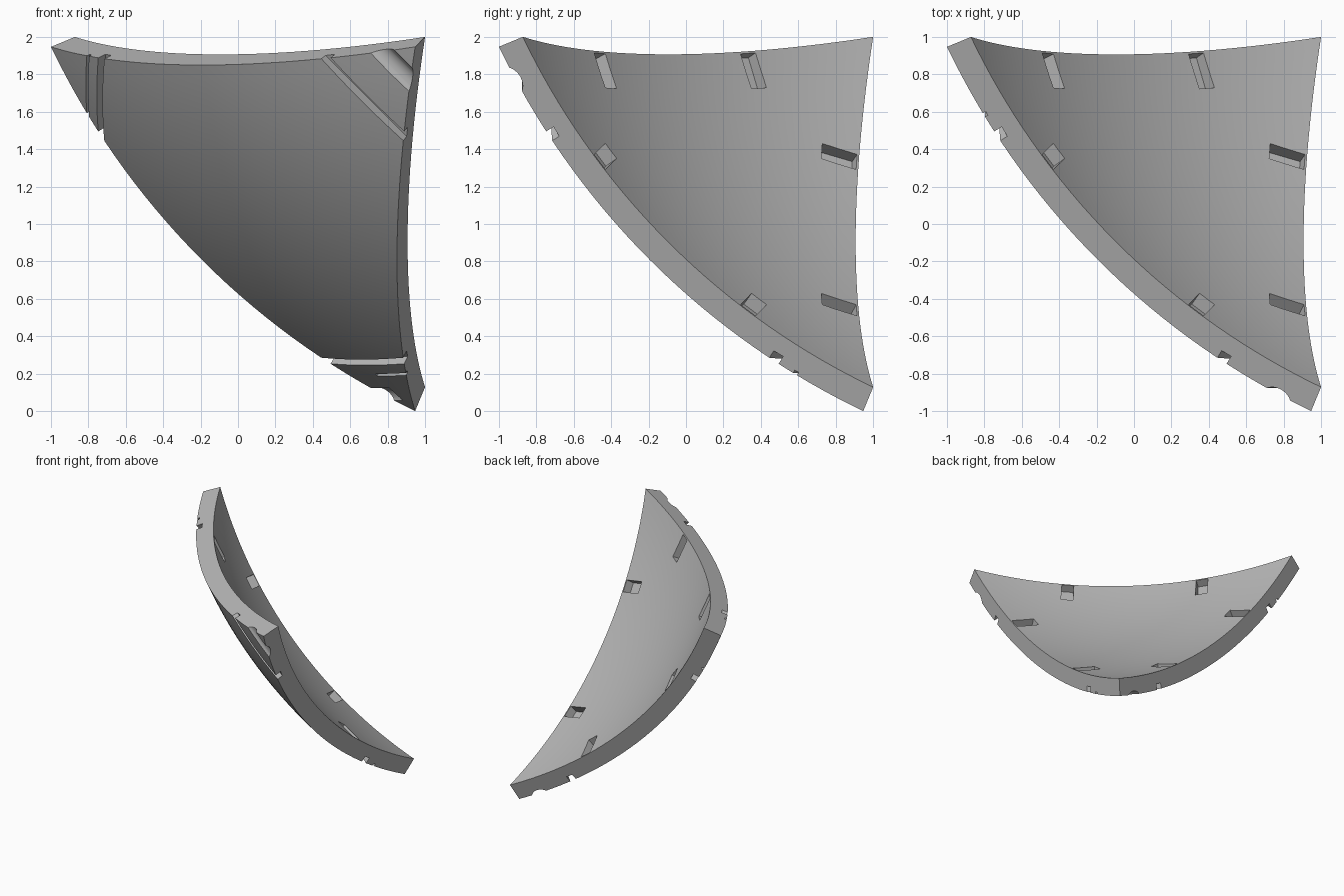
import bpy, bmesh, math
from mathutils import Vector, Matrix

if "Cube" in bpy.data.objects:
    bpy.data.objects.remove(bpy.data.objects["Cube"], do_unlink=True)

P = 1 + math.sqrt(2)            # corner direction is (P, 1, 1) and its rotations
R_IN, R_OUT = 3.704, 3.852      # shell radii
CENTRE = Vector((2.324, 2.324, 2.324))
CORNERS = [-Vector(c).normalized() for c in ((P, 1, 1), (1, P, 1), (1, 1, P))]
MIDDLE = -Vector((1, 1, 1)).normalized()


def make_object(name, bm):
    bmesh.ops.recalc_face_normals(bm, faces=bm.faces)
    mesh = bpy.data.meshes.new(name)
    bm.to_mesh(mesh)
    bm.free()
    obj = bpy.data.objects.new(name, mesh)
    bpy.context.collection.objects.link(obj)
    return obj


def frame(x, y, z, origin):
    m = Matrix((x, y, z)).transposed().to_4x4()
    m.translation = origin
    return m


def add_box(bm, axes, origin, size):
    m = frame(*axes, origin) @ Matrix.Diagonal((*size, 1))
    bmesh.ops.create_cube(bm, size=1, matrix=m)


# Curved triangular shell
bm = bmesh.new()
bm.faces.new([bm.verts.new(c) for c in CORNERS])
bmesh.ops.subdivide_edges(bm, edges=bm.edges[:], cuts=31, use_grid_fill=True)
for v in bm.verts:
    v.co = CENTRE + v.co.normalized() * R_OUT
ext = bmesh.ops.extrude_face_region(bm, geom=bm.faces[:], use_keep_orig=True)
for v in ext["geom"]:
    if isinstance(v, bmesh.types.BMVert):
        v.co = CENTRE + (v.co - CENTRE) * (R_IN / R_OUT)
panel = make_object("curved_panel", bm)

cut = bmesh.new()

# Pockets: two along each edge of the inner face
for i in range(3):
    a, b = CORNERS[i], CORNERS[(i + 1) % 3]
    mid = (a + b).normalized()
    along = (b - a).normalized()
    inward = along.cross(mid)
    if inward.dot(MIDDLE) < 0:
        inward = -inward
    for side in (-1, 1):
        turn = Matrix.Rotation(math.radians(8.7) * side, 3, mid.cross(along))
        r, t = turn @ mid, turn @ along
        spot = CENTRE + r * R_IN + inward * 0.114
        add_box(cut, (t, inward, r), spot, (0.1, 0.204, 0.14))


# Grooves across the outer face at each corner
def groove(corner, degrees, kind, start=-0.45, end=0.45):
    toward = (MIDDLE - corner * MIDDLE.dot(corner)).normalized()
    ang = math.radians(degrees)
    r = corner * math.cos(ang) + toward * math.sin(ang)
    w = toward * math.cos(ang) - corner * math.sin(ang)
    t = w.cross(r)
    spot = CENTRE + r * R_OUT + t * (start + end) / 2
    length = end - start
    if kind == "square":
        add_box(cut, (w, r, t), spot, (0.05, 0.12, length))
    elif kind == "thin":
        add_box(cut, (w, r, t), spot, (0.02, 0.05, length))
    else:
        bmesh.ops.create_cone(cut, cap_ends=True, segments=32, radius1=0.075,
                              radius2=0.075, depth=length,
                              matrix=frame(w, r, t, spot + r * 0.042))


for c in CORNERS:
    groove(c, 6.94, "square")
groove(CORNERS[0], 5.25, "thin")
groove(CORNERS[1], 2.5, "round")
# The last corner has half of each kind, the round one on the first corner's side
c = CORNERS[2]
toward = (MIDDLE - c * MIDDLE.dot(c)).normalized()
s = 1 if toward.cross(c).dot(CORNERS[0]) > 0 else -1
groove(c, 2.5, "round", *sorted((0, 0.45 * s)))
groove(c, 5.25, "thin", *sorted((0, -0.45 * s)))

cutter = make_object("groove_cutter", cut)
cutter.hide_render = True

# Cut, shade and colour
mod = panel.modifiers.new("cuts", "BOOLEAN")
mod.operation = "DIFFERENCE"
mod.solver = "EXACT"
mod.object = cutter
bpy.ops.object.select_all(action="DESELECT")
panel.select_set(True)
bpy.context.view_layer.objects.active = panel
bpy.ops.object.modifier_apply(modifier=mod.name)
bpy.data.objects.remove(cutter, do_unlink=True)
for v in panel.data.vertices:
    v.co.z += 1
bpy.ops.object.shade_smooth_by_angle(angle=math.radians(25))

grey = bpy.data.materials.new("plain_grey")
grey.use_nodes = True
colour = (0.48, 0.48, 0.48, 1)
grey.diffuse_color = colour
grey.node_tree.nodes["Principled BSDF"].inputs["Base Color"].default_value = colour
panel.data.materials.clear()
panel.data.materials.append(grey)
